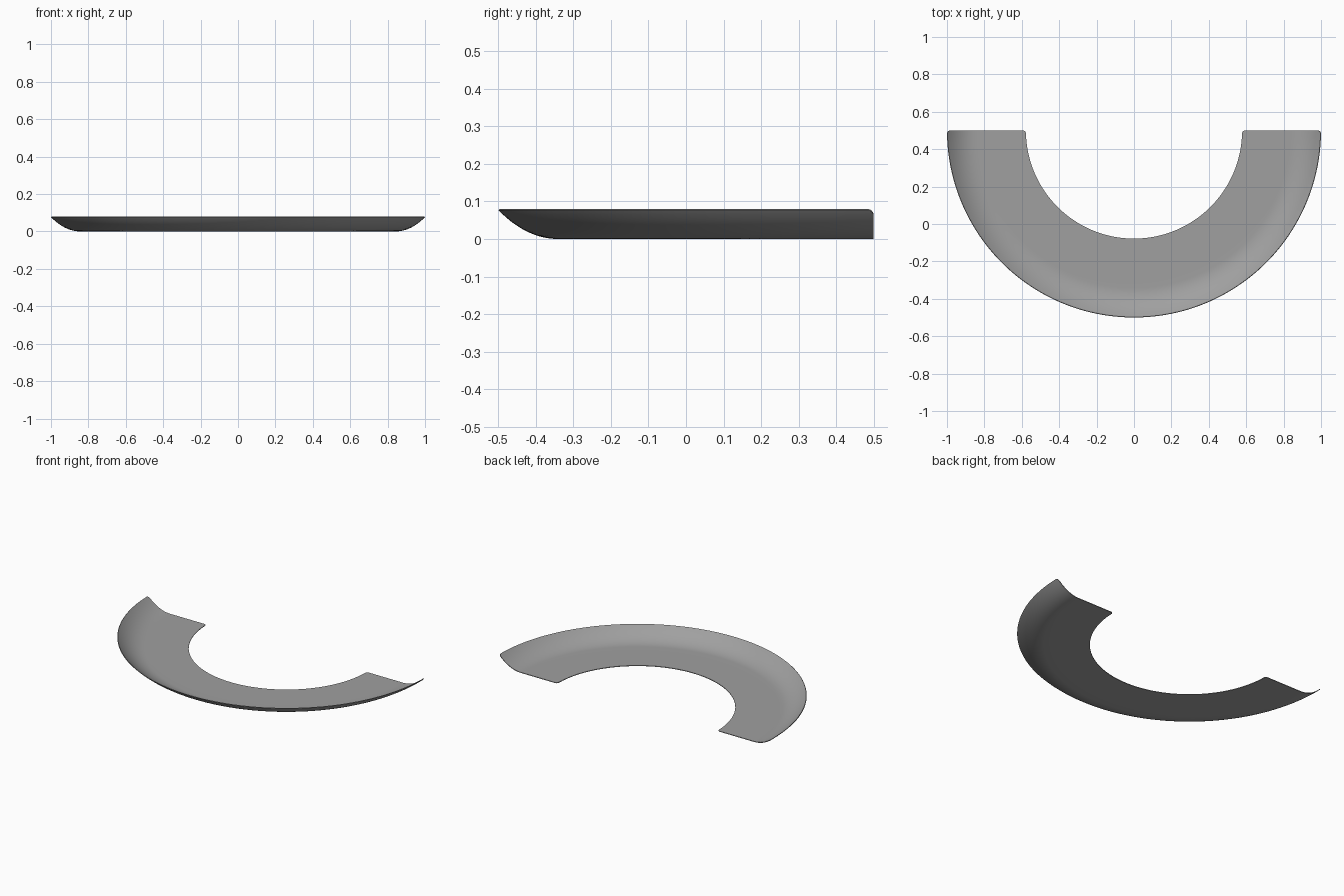
import bpy, bmesh, math
from mathutils import Vector

cube = bpy.data.objects.get("Cube")
if cube:
    bpy.data.objects.remove(cube)

INNER, OUTER, CENTRE_Y, RIM = 0.578, 1.0, 0.5, 0.077
CORNER, THICK, STEPS = 0.016, 0.004, 96

grey = bpy.data.materials.new("mid grey")
grey.use_nodes = True
colour = (0.35, 0.35, 0.35, 1)
grey.diffuse_color = colour
grey.node_tree.nodes["Principled BSDF"].inputs["Base Color"].default_value = colour

# Cross-section: flat floor with dense ends for the rounded corners
corner_steps = [CORNER * (1 - math.cos(i * math.pi / 12)) for i in range(7)]
profile = [(INNER + d, 0) for d in corner_steps] + [(0.67, 0), (0.76, 0)]

# Curved lip sweeping up to the rim
a, b, c = Vector((0.84, 0)), Vector((0.925, 0)), Vector((OUTER, RIM))
for t in [i / 14 for i in range(14)] + [1 - d for d in (0.05, 0.03, 0.015, 0.005, 0)]:
    p = a * (1 - t) ** 2 + b * 2 * t * (1 - t) + c * t * t
    profile.append((p.x, p.y))
profile.sort()


def end_trim(r):
    """How far the rounded corners pull the straight ends back."""
    edge = max(0, CORNER - min(r - INNER, OUTER - r))
    return CORNER - math.sqrt(max(0, CORNER ** 2 - edge ** 2))


# Sweep the section through a half turn
bm = bmesh.new()
rows = []
for r, z in profile:
    start = math.asin(end_trim(r) / r)
    row = []
    for i in range(STEPS + 1):
        ang = math.pi + start + (math.pi - 2 * start) * i / STEPS
        row.append(bm.verts.new((r * math.cos(ang), CENTRE_Y + r * math.sin(ang), z)))
    rows.append(row)
for lo, hi in zip(rows, rows[1:]):
    for i in range(STEPS):
        bm.faces.new((lo[i], hi[i], hi[i + 1], lo[i + 1]))
bm.normal_update()
if sum(f.normal.z for f in bm.faces) < 0:
    bmesh.ops.reverse_faces(bm, faces=bm.faces[:])

mesh = bpy.data.meshes.new("half_ring_tray")
bm.to_mesh(mesh)
bm.free()
tray = bpy.data.objects.new("half_ring_tray", mesh)
bpy.context.collection.objects.link(tray)
mesh.materials.append(grey)

# Thin sheet, thickened upwards from the underside
solid = tray.modifiers.new("thickness", "SOLIDIFY")
solid.thickness = THICK
solid.offset = 1
bpy.context.view_layer.objects.active = tray
tray.select_set(True)
bpy.ops.object.modifier_apply(modifier=solid.name)
bpy.ops.object.shade_smooth_by_angle(angle=math.radians(35))
